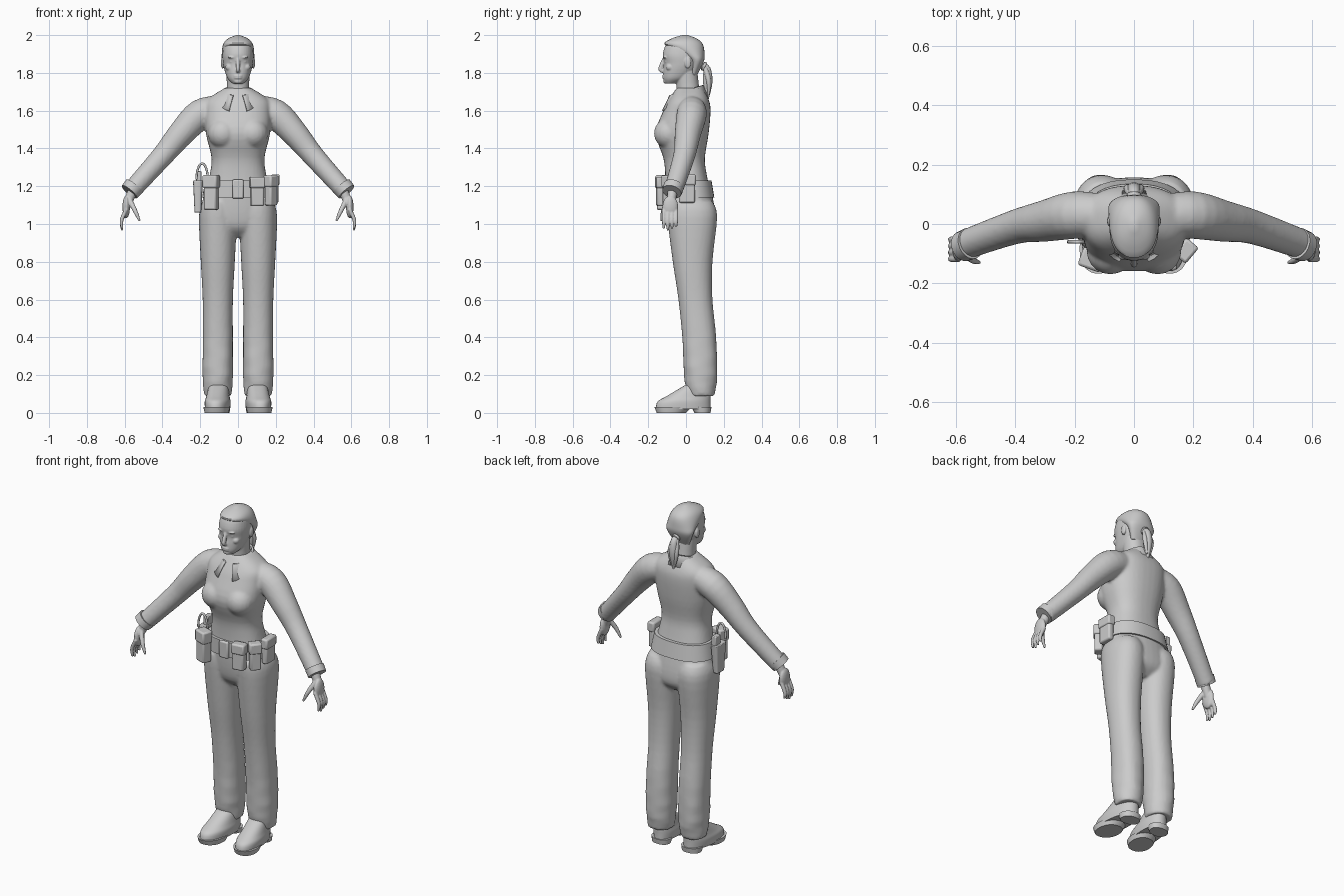
import bpy, bmesh, math
from mathutils import Vector, Matrix

default_cube = bpy.data.objects.get("Cube")
if default_cube:
    bpy.data.objects.remove(default_cube)

grey = bpy.data.materials.new("plain grey")
grey.use_nodes = True
grey.diffuse_color = (.6, .6, .6, 1)
for node in grey.node_tree.nodes:
    if node.type == 'BSDF_PRINCIPLED':
        node.inputs["Base Color"].default_value = grey.diffuse_color


def finish(bm, name, voxel=0, bevel=0, thickness=0):
    """Turn the gathered geometry into a shaded object with its modifiers."""
    bmesh.ops.recalc_face_normals(bm, faces=bm.faces)
    mesh = bpy.data.meshes.new(name)
    bm.to_mesh(mesh)
    bm.free()
    mesh.shade_smooth()
    mesh.set_sharp_from_angle(angle=math.radians(40))
    mesh.materials.append(grey)
    obj = bpy.data.objects.new(name, mesh)
    bpy.context.collection.objects.link(obj)
    if thickness:
        solidify = obj.modifiers.new("thickness", 'SOLIDIFY')
        solidify.thickness = thickness
    if bevel:
        rounding = obj.modifiers.new("round edges", 'BEVEL')
        rounding.width = bevel
        rounding.segments = 2
    if voxel:
        fuse = obj.modifiers.new("fuse", 'REMESH')
        fuse.mode = 'VOXEL'
        fuse.voxel_size = voxel
        fuse.use_smooth_shade = True
        soften = obj.modifiers.new("soften", 'SMOOTH')
        soften.factor = .5
        soften.iterations = 3


def interpolate(rows, steps=4):
    """Pass a smooth curve through rows of numbers."""
    last = len(rows) - 1
    result = []
    for i in range(last):
        before, start, end, after = (rows[max(0, min(last, i + k))] for k in (-1, 0, 1, 2))
        for step in range(steps):
            t = step / steps
            result.append([q + t / 2 * (r - p + t * (2*p - 5*q + 4*r - w + t * (3*(q - r) + w - p)))
                           for p, q, r, w in zip(before, start, end, after)])
    return result + [list(rows[last])]


def skin(bm, rings):
    loops = [[bm.verts.new(point) for point in ring] for ring in rings]
    for low, high in zip(loops, loops[1:]):
        for k in range(len(low)):
            bm.faces.new((low[k - 1], low[k], high[k], high[k - 1]))
    bm.faces.new(loops[0])
    bm.faces.new(loops[-1])


def outline(count, power):
    for k in range(count):
        angle = math.tau * k / count
        cosine, sine = math.cos(angle), math.sin(angle)
        yield (angle, math.copysign(abs(cosine) ** (2 / power), cosine),
               math.copysign(abs(sine) ** (2 / power), sine))


def stack(bm, rows, side=1, centre=0, power=2.2, fold=0, splay=0):
    """Level rings, each given as height, half width, front and back."""
    rings = []
    for z, width, front, back in interpolate(rows):
        amount = fold * max(0, min(1, 1.5 - 3 * z))
        ring = []
        for angle, across, along in outline(36, power):
            crease = 1 + amount * math.sin(3 * angle + 38 * z) * math.cos(angle - 25 * z)
            y = (front + back) / 2 + along * crease * (back - front) / 2
            ring.append((side * (centre + across * crease * width - splay * y), y, z))
        rings.append(ring)
    skin(bm, rings)


def tube(bm, rows, side=1):
    """Round rings square to a path, each given as x, y, z and radius."""
    rows = interpolate(rows)
    points = [Vector(row[:3]) for row in rows]
    rings = []
    for i, row in enumerate(rows):
        tangent = (points[min(i + 1, len(points) - 1)] - points[max(i - 1, 0)]).normalized()
        depth = Vector((0, 1, 0))
        depth = (depth - tangent * depth.dot(tangent)).normalized()
        width = depth.cross(tangent)
        ring = [points[i] + (width * across + depth * along) * row[3]
                for angle, across, along in outline(20, 2)]
        rings.append([(side * point.x, point.y, point.z) for point in ring])
    skin(bm, rings)


def ball(bm, location, size):
    matrix = Matrix.Translation(location) @ Matrix.Diagonal((*size, 1))
    bmesh.ops.create_uvsphere(bm, u_segments=20, v_segments=12, radius=1, matrix=matrix)


def box(bm, location, size, turn=0):
    matrix = Matrix.Translation(location) @ Matrix.Rotation(math.radians(turn), 4, 'Z')
    bmesh.ops.create_cube(bm, size=1, matrix=matrix @ Matrix.Diagonal((*size, 1)))


def pouch(name, location, width, depth, height, turn):
    """A rounded pouch with an overlapping flap."""
    bm = bmesh.new()
    box(bm, location, (width, depth, height), turn)
    flap_location = Vector(location) + Vector((0, 0, height / 3))
    box(bm, flap_location, (width + .01, depth + .01, height / 3 + .01), turn)
    finish(bm, name, bevel=.009)


SIDES = {"left": 1, "right": -1}
LEG = .107

# Trousers: hips and two creased legs fused together
bm = bmesh.new()
stack(bm, [(.93, .12, -.03, .1), (.98, .19, -.08, .15), (1.06, .2, -.1, .155), (1.2, .17, -.11, .13)])
for side in SIDES.values():
    stack(bm, [(.09, .07, .01, .15), (.2, .08, -.01, .165), (.4, .08, -.02, .16), (.6, .08, -.04, .14),
               (.8, .09, -.07, .14), (1.04, .1, -.1, .165), (1.12, .08, -.1, .14)],
          side, centre=LEG, fold=.035)
finish(bm, "trousers", voxel=.009)

# Shirt: torso, bust and sleeves fused together
bm = bmesh.new()
stack(bm, [(1.17, .17, -.11, .13), (1.26, .15, -.11, .11), (1.35, .14, -.12, .1), (1.48, .17, -.16, .12),
           (1.6, .175, -.12, .13), (1.66, .16, -.09, .12), (1.72, .07, -.05, .09)], power=2.4)
for side in SIDES.values():
    ball(bm, (side * .08, -.09, 1.48), (.08, .08, .08))
    tube(bm, [(.1, .03, 1.61, .07), (.2, .03, 1.58, .08), (.3, .01, 1.48, .07),
              (.4, -.01, 1.36, .058), (.57, -.07, 1.17, .05)], side)
finish(bm, "shirt", voxel=.009)

for word, side in SIDES.items():
    # Sleeve cuff
    bm = bmesh.new()
    tube(bm, [(.55, -.065, 1.2, .054), (.575, -.075, 1.17, .052)], side)
    finish(bm, word + "_cuff")

    # Hand: wrist, palm, four fingers and a thumb
    bm = bmesh.new()
    tube(bm, [(.55, -.07, 1.19, .028), (.59, -.08, 1.1, .022)], side)
    ball(bm, (side * .592, -.083, 1.09), (.02, .042, .06))
    for finger in range(4):
        y = -.118 + .022 * finger
        tip = .965 + .01 * abs(finger - 1)
        tube(bm, [(.59, y, 1.08, .011), (.616, y, 1.02, .01), (.613, y, tip, .006)], side)
    tube(bm, [(.575, -.09, 1.13, .014), (.545, -.12, 1.07, .012), (.52, -.13, 1.015, .006)], side)
    finish(bm, word + "_hand", voxel=.004)

    # Shoe upper, front sole and heel
    bm = bmesh.new()
    stack(bm, [(.02, .065, -.16, .13), (.06, .067, -.15, .13), (.09, .06, -.1, .13), (.15, .05, 0, .12)],
          side, centre=LEG, splay=.08)
    finish(bm, word + "_shoe")
    bm = bmesh.new()
    stack(bm, [(0, .063, -.155, 0), (.03, .07, -.167, .03)], side, centre=LEG, splay=.08)
    stack(bm, [(0, .055, .045, .13), (.03, .06, .03, .135)], side, centre=LEG, splay=.08)
    finish(bm, word + "_sole_and_heel")

# Head, neck and face
bm = bmesh.new()
stack(bm, [(1.744, .03, -.11, -.05), (1.77, .055, -.12, .01), (1.81, .07, -.12, .055), (1.85, .079, -.116, .08),
           (1.9, .082, -.123, .09), (1.96, .07, -.1, .08), (1.99, .03, -.05, .04)])
stack(bm, [(1.63, .064, -.05, .085), (1.72, .059, -.05, .07), (1.81, .062, -.06, .06)])
tube(bm, [(0, -.112, 1.885, .008), (0, -.135, 1.823, .012), (0, -.12, 1.808, .01)])
for lip in (1.774, 1.784):
    ball(bm, (0, -.117, lip), (.022, .009, .006))
ball(bm, (0, -.107, 1.755), (.022, .013, .012))
for side in SIDES.values():
    ball(bm, (side * .031, -.11, 1.882), (.024, .012, .006))
    ball(bm, (side * .031, -.101, 1.859), (.014, .011, .007))
    ball(bm, (side * .045, -.085, 1.83), (.022, .022, .02))
    ball(bm, (side * .082, .01, 1.853), (.009, .018, .03))
finish(bm, "head", voxel=.004)

# Swept back hair, ponytail and its tie
bm = bmesh.new()
stack(bm, [(1.79, .05, .02, .06), (1.86, .082, .02, .094), (1.9, .086, -.03, .098), (1.95, .079, -.113, .09),
           (1.98, .055, -.08, .06), (2, .01, -.02, .01)])
finish(bm, "hair")
bm = bmesh.new()
tube(bm, [(0, .08, 1.84, .017), (0, .11, 1.82, .02), (0, .115, 1.75, .025), (0, .113, 1.66, .007)])
for side in SIDES.values():
    tube(bm, [(.01, .1, 1.83, .012), (.022, .12, 1.76, .013), (.01, .12, 1.68, .005)], side)
finish(bm, "ponytail")
bm = bmesh.new()
tube(bm, [(0, .088, 1.838, .024), (0, .102, 1.832, .024)])
finish(bm, "hair_tie", bevel=.004)

# Folded collar, open at the front with pointed ends
bm = bmesh.new()
strips = []
for k in range(-16, 17):
    angle = math.radians(k * 10)
    forward = (1 - math.cos(angle)) / 2
    point = max(0, forward - .8) * .12
    top = 1.735 - .055 * forward
    profile = [(.066, .085, top), (.078, .093, top),
               (.122 + point, .118 + .018 * forward, top - .06 - point)]
    strips.append([bm.verts.new((across * math.sin(angle), along * math.cos(angle), z))
                   for across, along, z in profile])
for strip, following in zip(strips, strips[1:]):
    for j in range(2):
        bm.faces.new((strip[j], following[j], following[j + 1], strip[j + 1]))
finish(bm, "collar", thickness=.01)

# Duty belt, buckle and pouches
bm = bmesh.new()
stack(bm, [(1.14, .19, -.122, .15), (1.23, .173, -.125, .135)], power=2.4)
finish(bm, "belt")
bm = bmesh.new()
box(bm, (0, -.13, 1.185), (.06, .02, .1))
finish(bm, "buckle", bevel=.008)
pouch("front_left_pouch", (.102, -.133, 1.17), .07, .045, .15, turn=8)
pouch("side_front_left_pouch", (.175, -.09, 1.175), .06, .045, .155, turn=50)
pouch("left_pouch", (.198, .005, 1.185), .085, .035, .145, turn=90)
pouch("front_right_pouch", (-.142, -.12, 1.165), .07, .055, .18, turn=-20)

# Holster with a grip, and its looped strap
bm = bmesh.new()
stack(bm, [(1.06, .018, -.04, .03), (1.23, .026, -.05, .045)], side=-1, centre=.212, power=4)
box(bm, (-.208, .015, 1.25), (.03, .05, .06))
finish(bm, "holster", bevel=.004)
bm = bmesh.new()
arc = [math.pi * k / 8 for k in range(9)]
tube(bm, [(-.19 + .03 * math.cos(a), -.06, 1.235 + .085 * math.sin(a), .006) for a in arc])
finish(bm, "holster_strap_loop")
